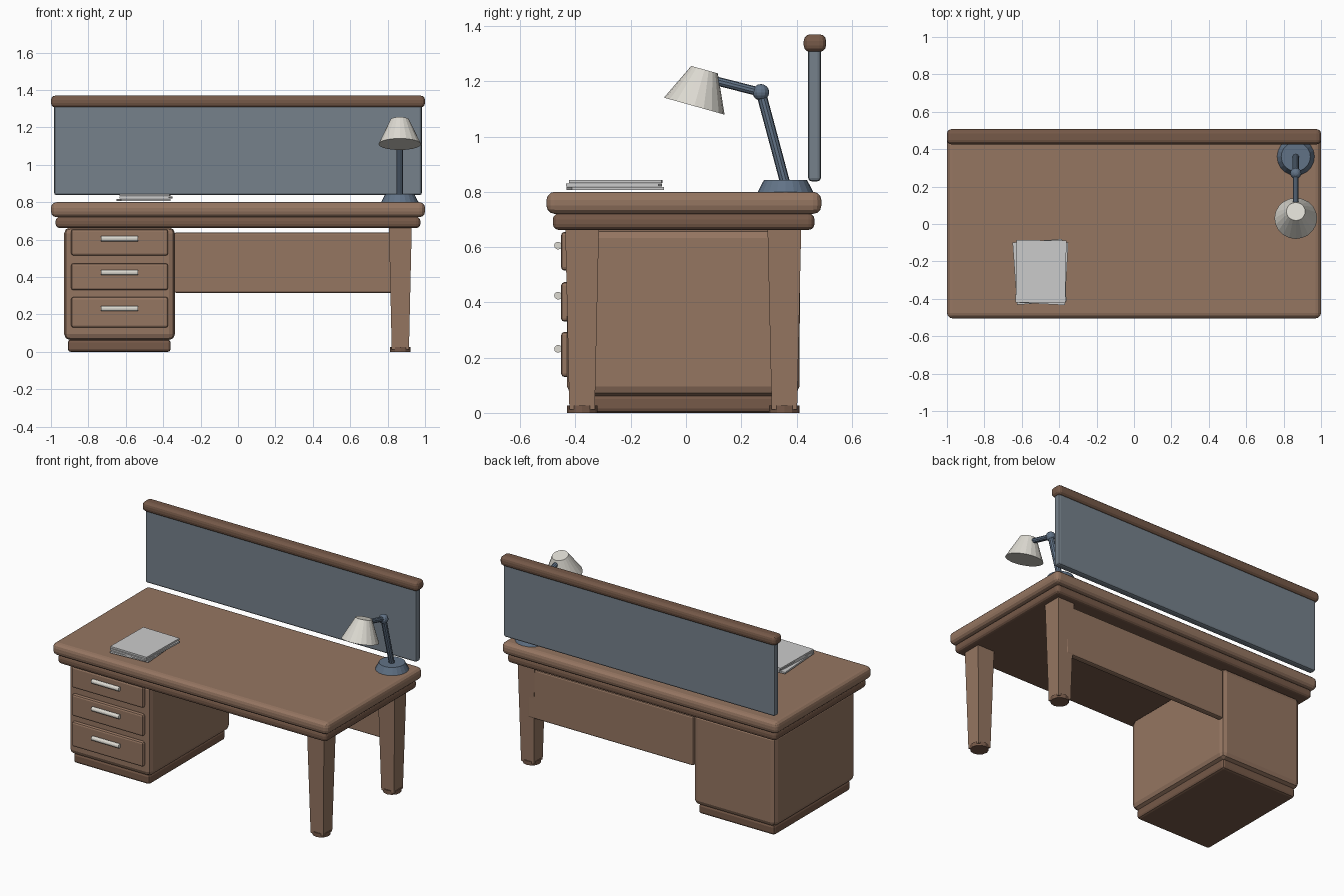
import bpy, bmesh, math
from mathutils import Vector, Matrix

if "Cube" in bpy.data.objects:
    bpy.data.objects.remove(bpy.data.objects["Cube"])


def mat(name, rgb):
    m = bpy.data.materials.new(name)
    m.diffuse_color = (*rgb, 1)
    m.use_nodes = True
    m.node_tree.nodes["Principled BSDF"].inputs["Base Color"].default_value = m.diffuse_color
    return m


WOOD = mat("wood", (0.30, 0.18, 0.12))
TRIM = mat("dark_wood", (0.18, 0.10, 0.065))
SCREEN = mat("slate_fabric", (0.18, 0.22, 0.26))
METAL = mat("blue_metal", (0.12, 0.17, 0.24))
PALE = mat("pale_metal", (0.72, 0.70, 0.64))
PAPER = mat("paper", (0.72, 0.72, 0.70))


def finish(name, bm, material, smooth=False):
    me = bpy.data.meshes.new(name)
    bm.to_mesh(me)
    bm.free()
    me.materials.append(material)
    ob = bpy.data.objects.new(name, me)
    bpy.context.collection.objects.link(ob)
    return ob


def box(name, x, y, z, material, bevel=0.0, segments=2, turn=0.0):
    """Bevelled box from (min, max) ranges, optionally turned about z."""
    bm = bmesh.new()
    bmesh.ops.create_cube(bm, size=1)
    bm.transform(Matrix.Diagonal((x[1] - x[0], y[1] - y[0], z[1] - z[0], 1)))
    if bevel:
        bmesh.ops.bevel(bm, geom=bm.edges[:], offset=bevel, segments=segments,
                        profile=0.5, affect='EDGES', clamp_overlap=True)
    bm.transform(Matrix.Rotation(turn, 4, 'Z'))
    ob = finish(name, bm, material)
    ob.location = (sum(x) / 2, sum(y) / 2, sum(z) / 2)
    return ob


def cone(name, a, b, r1, r2, material, sides=16, turn=0.0):
    """Capped cone or cylinder running from point a to point b."""
    a, b = Vector(a), Vector(b)
    bm = bmesh.new()
    bmesh.ops.create_cone(bm, cap_ends=True, segments=sides, radius1=r1,
                          radius2=r2, depth=(b - a).length)
    bm.transform(Matrix.Rotation(turn, 4, 'Z'))
    rot = Vector((0, 0, 1)).rotation_difference(b - a).to_matrix().to_4x4()
    bm.transform(rot)
    ob = finish(name, bm, material)
    ob.location = (a + b) / 2
    return ob


# Desktop and the moulding beneath it
box("desktop", (-1, 1), (-0.505, 0.49), (0.72, 0.80), WOOD, 0.03, 3)
box("desktop_moulding", (-0.975, 0.975), (-0.482, 0.465), (0.662, 0.722), TRIM, 0.022, 3)

# Drawer pedestal on its plinth
box("pedestal", (-0.93, -0.337), (-0.43, 0.41), (0.063, 0.665), WOOD, 0.032, 2)
box("plinth", (-0.91, -0.36), (-0.405, 0.385), (0, 0.065), TRIM, 0.015, 2)

# Drawer fronts with bar handles
drawers = [(0.13, 0.293, 0.232), (0.33, 0.473, 0.424), (0.515, 0.655, 0.605)]
for i, (low, high, grip) in enumerate(drawers, 1):
    box(f"drawer_front_{i}", (-0.892, -0.374), (-0.452, -0.42), (low, high), WOOD, 0.012, 2)
    cone(f"drawer_handle_{i}", (-0.732, -0.463, grip), (-0.534, -0.463, grip),
         0.014, 0.014, PALE, 12)

# Tapered legs with small round feet
for side, y in (("front", -0.376), ("back", 0.356)):
    k = math.sqrt(2)
    cone(f"{side}_leg", (0.868, y, 0.012), (0.868, y, 0.67), 0.046 * k, 0.061 * k,
         WOOD, 4, math.pi / 4)
    cone(f"{side}_foot", (0.868, y, 0), (0.868, y, 0.026), 0.055, 0.055, TRIM, 12)

# Modesty panel between pedestal and back leg
box("modesty_panel", (-0.34, 0.86), (0.372, 0.412), (0.315, 0.638), WOOD, 0.01, 2)

# Privacy screen and its cap rail
box("privacy_screen", (-0.983, 0.983), (0.442, 0.488), (0.838, 1.32), SCREEN, 0.012, 2)
box("screen_cap", (-1, 1), (0.426, 0.507), (1.306, 1.37), TRIM, 0.024, 3)

# Desk lamp
lx = 0.865
cone("lamp_base", (lx, 0.36, 0.80), (lx, 0.36, 0.843), 0.10, 0.078, METAL, 20)
cone("lamp_lower_arm", (lx, 0.358, 0.835), (lx, 0.271, 1.16), 0.018, 0.018, METAL, 10)
cone("lamp_upper_arm", (lx, 0.271, 1.16), (lx, 0.09, 1.206), 0.016, 0.016, METAL, 10)
bm = bmesh.new()
bmesh.ops.create_uvsphere(bm, u_segments=12, v_segments=8, radius=0.03)
finish("lamp_joint", bm, METAL).location = (lx, 0.271, 1.16)
cone("lamp_shade", (lx, 0.030, 1.110), (lx, 0.067, 1.242), 0.114, 0.05, PALE, 20)

# Loose stack of paper
for i, (dx, dy, turn) in enumerate([(-0.008, -0.002, 4), (0.004, -0.006, -3), (0, 0, -1)]):
    cx, cy, z = -0.497 + dx, -0.254 + dy, 0.806 + 0.013 * i
    box(f"paper_{i + 1}", (cx - 0.133, cx + 0.133), (cy - 0.167, cy + 0.167),
        (z, z + 0.011), PAPER, 0, 1, math.radians(turn))
